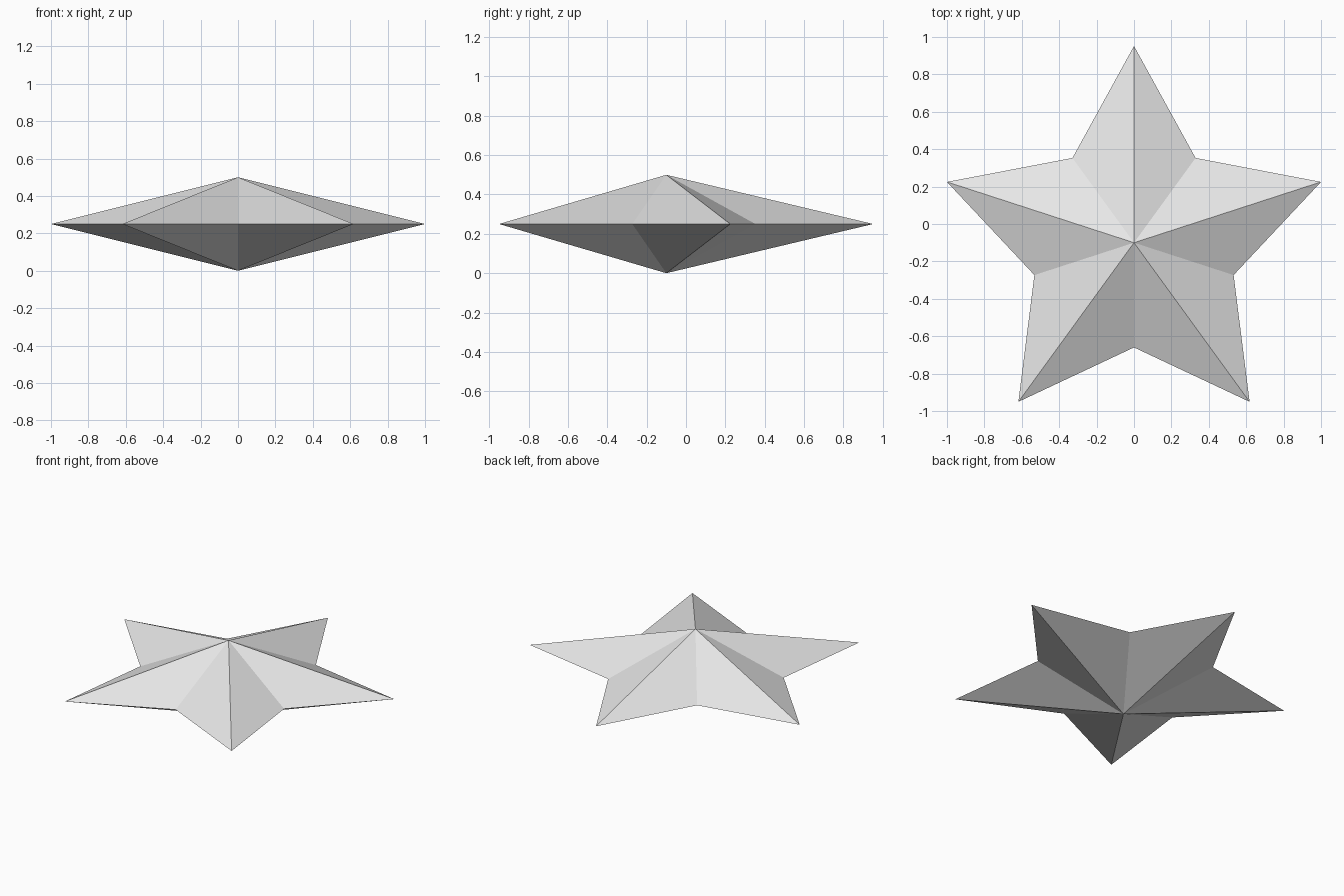
import bpy, bmesh
from math import sin, cos, pi

cube = bpy.data.objects.get("Cube")
if cube:
    bpy.data.objects.remove(cube, do_unlink=True)

POINTS = 5
OUTER = 1 / sin(2 * pi / POINTS)   # widest tips land on x = -1 and x = 1
INNER = 0.56
HALF_HEIGHT = 0.25
CENTRE_Y = -0.1

# Plain grey finish
grey = bpy.data.materials.new("light_grey")
grey.use_nodes = True
colour = (0.8, 0.8, 0.8, 1)
grey.diffuse_color = colour
grey.node_tree.nodes["Principled BSDF"].inputs["Base Color"].default_value = colour

# Star outline: alternating tips and notches, first tip towards the back
bm = bmesh.new()
rim = []
for i in range(2 * POINTS):
    radius = INNER if i % 2 else OUTER
    angle = pi / 2 + i * pi / POINTS
    rim.append(bm.verts.new((radius * cos(angle), CENTRE_Y + radius * sin(angle), HALF_HEIGHT)))

# Faceted upper and lower halves, each fanning out from its own peak
top = bm.verts.new((0, CENTRE_Y, 2 * HALF_HEIGHT))
bottom = bm.verts.new((0, CENTRE_Y, 0))
for i, a in enumerate(rim):
    b = rim[(i + 1) % len(rim)]
    bm.faces.new((a, b, top))
    bm.faces.new((b, a, bottom))

mesh = bpy.data.meshes.new("star")
bm.to_mesh(mesh)
bm.free()
mesh.materials.append(grey)
star = bpy.data.objects.new("star", mesh)
bpy.context.collection.objects.link(star)
